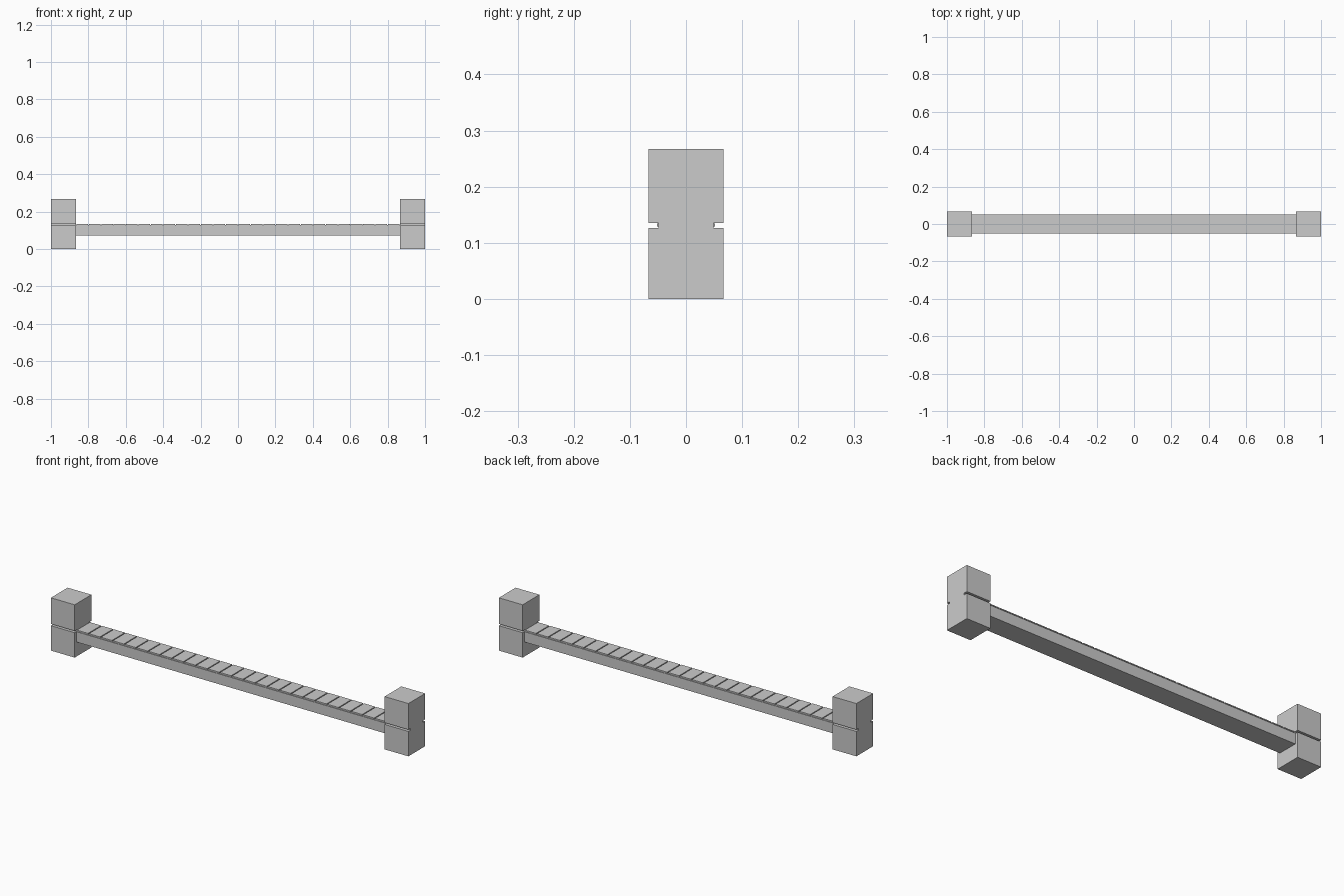
import bpy

if "Cube" in bpy.data.objects:
    bpy.data.objects.remove(bpy.data.objects["Cube"])


def box(name, x0, x1, half_y, z0, z1):
    bpy.ops.mesh.primitive_cube_add(size=1, location=((x0 + x1) / 2, 0, (z0 + z1) / 2))
    ob = bpy.context.object
    ob.name = name
    ob.scale = (x1 - x0, half_y * 2, z1 - z0)
    bpy.ops.object.transform_apply(location=False, rotation=False, scale=True)
    return ob


INNER = 0.867

# End posts: two stacked blocks with a recessed joint
for side, x0, x1 in (("left", -1, -INNER), ("right", INNER, 1)):
    box(side + "_post_lower", x0, x1, 0.067, 0, 0.126)
    box(side + "_post_joint", x0, x1, 0.049, 0.126, 0.135)
    box(side + "_post_upper", x0, x1, 0.067, 0.135, 0.267)

# Beam with a narrow recessed strip under the planks
box("beam", -INNER, INNER, 0.052, 0.073, 0.125)
box("beam_recess", -INNER, INNER, 0.049, 0.125, 0.129)

# Row of planks on top
COUNT = 26
GAP = 0.005
pitch = 2 * INNER / COUNT
for i in range(COUNT):
    x = -INNER + i * pitch
    box(f"plank_{i + 1}", x + GAP / 2, x + pitch - GAP / 2, 0.052, 0.129, 0.134)
